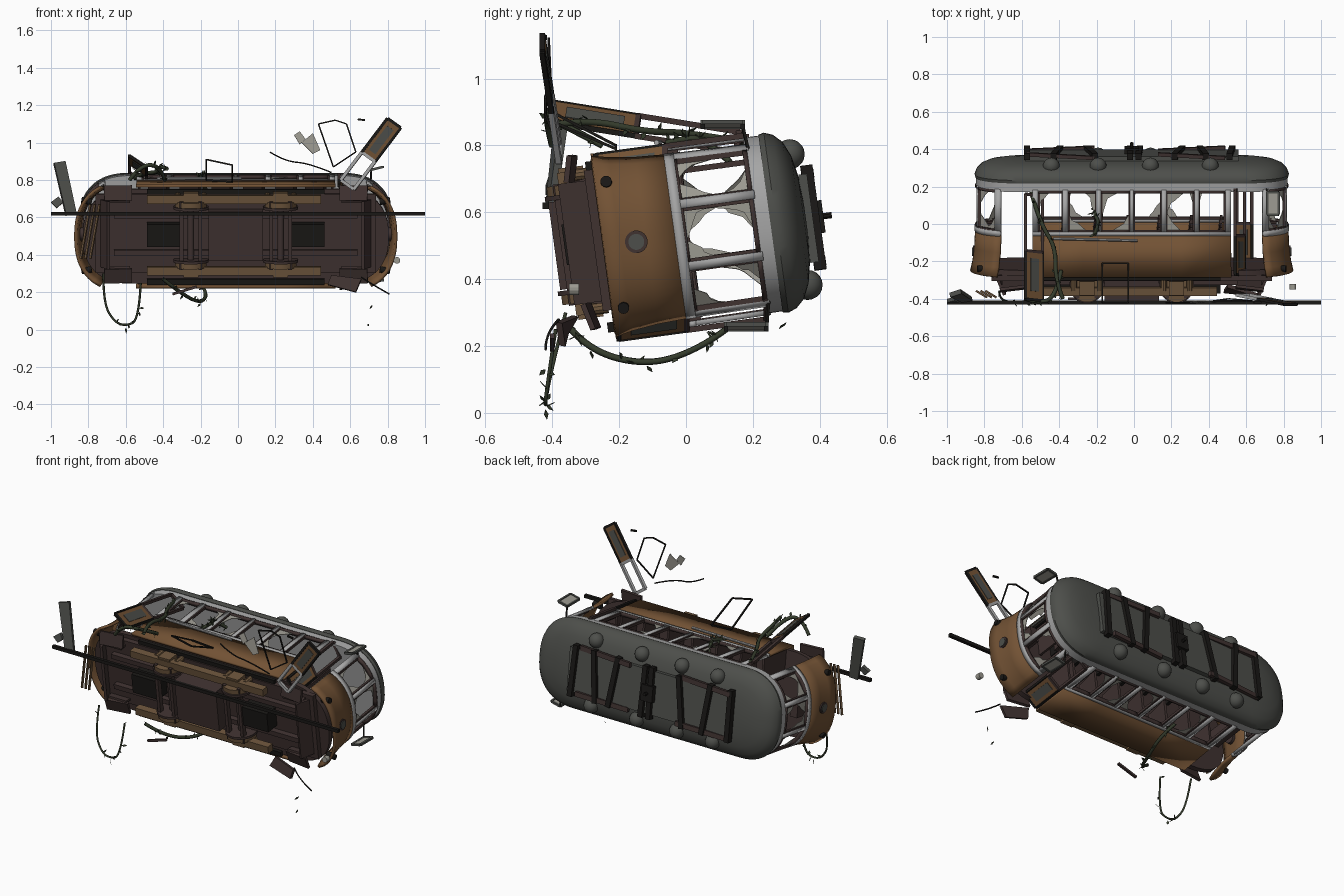
import bpy, bmesh, math, random
from mathutils import Vector, Matrix

if "Cube" in bpy.data.objects:
    bpy.data.objects.remove(bpy.data.objects["Cube"])

random.seed(4)
CS, SN = math.cos(math.radians(7.8)), math.sin(math.radians(7.8))

def W(x, s, u):
    """tram frame (length, side, up) -> world; the tram lies on its side, walls lean in slightly"""
    s *= 1 - .04 * u
    return Vector((x - .012, u * CS - s * SN, .532 + u * SN + s * CS))

def mat(name, r, g, b):
    m = bpy.data.materials.new(name)
    m.diffuse_color = (r, g, b, 1)
    m.use_nodes = True
    m.node_tree.nodes["Principled BSDF"].inputs["Base Color"].default_value = m.diffuse_color
    return m

ORANGE, GREY = mat("orange_paint", .17, .085, .035), mat("grey_paint", .38, .38, .38)
ROOF, DARK = mat("roof_grey", .075, .078, .07), mat("dark_brown", .05, .032, .03)
TAN, BLACK = mat("tan_rust", .15, .09, .045), mat("black_metal", .01, .009, .008)
GREEN, GLASS = mat("vine_green", .035, .045, .025), mat("dirty_glass", .33, .32, .28)

def mk(name, verts, faces, m, solid=0, smooth=False):
    me = bpy.data.meshes.new(name)
    me.from_pydata([tuple(v) for v in verts], [], faces)
    bm = bmesh.new()
    bm.from_mesh(me)
    bmesh.ops.recalc_face_normals(bm, faces=bm.faces)
    bm.to_mesh(me)
    bm.free()
    me.materials.append(m)
    o = bpy.data.objects.new(name, me)
    bpy.context.collection.objects.link(o)
    if solid:
        mod = o.modifiers.new("thickness", 'SOLIDIFY')
        mod.thickness, mod.offset = solid, 0
    if smooth:
        bpy.ops.object.select_all(action='DESELECT')
        bpy.context.view_layer.objects.active = o
        o.select_set(True)
        bpy.ops.object.shade_smooth_by_angle(angle=math.radians(35))
    return o

CUBE = [(0, 1, 3, 2), (4, 5, 7, 6), (0, 1, 5, 4), (2, 3, 7, 6), (0, 2, 6, 4), (1, 3, 7, 5)]

def box(name, c, d, m, rot=(0, 0, 0)):
    """box in the tram frame"""
    R = Matrix.Rotation(rot[2], 3, 'Z') @ Matrix.Rotation(rot[1], 3, 'Y') @ Matrix.Rotation(rot[0], 3, 'X')
    v = [W(*(Vector(c) + R @ Vector((d[0] * i, d[1] * j, d[2] * k))))
         for i in (-.5, .5) for j in (-.5, .5) for k in (-.5, .5)]
    return mk(name, v, CUBE, m)

def bar(name, a, b, r, m, n=4, smooth=False):
    """prism between two world points"""
    a, b = Vector(a), Vector(b)
    q = (b - a).to_track_quat('Z', 'Y')
    ring = [q @ Vector((r * math.cos(t), r * math.sin(t), 0)) for t in
            [2 * math.pi * (i + .5) / n for i in range(n)]]
    f = [(i, (i + 1) % n, n + (i + 1) % n, n + i) for i in range(n)]
    return mk(name, [a + p for p in ring] + [b + p for p in ring],
              f + [tuple(range(n)), tuple(range(n, 2 * n))], m, 0, smooth)

def loop_bars(name, pts, r, m):
    for i, p in enumerate(pts):
        bar(name, p, pts[(i + 1) % len(pts)], r, m)

def tube(name, pts, r, m, leaves=0):
    cu = bpy.data.curves.new(name, 'CURVE')
    cu.dimensions, cu.bevel_depth, cu.bevel_resolution = '3D', r, 1
    sp = cu.splines.new('NURBS')
    sp.points.add(len(pts) - 1)
    for p, q in zip(sp.points, pts):
        p.co = (*q, 1)
    sp.use_endpoint_u, sp.order_u = True, 3
    cu.materials.append(m)
    bpy.context.collection.objects.link(bpy.data.objects.new(name, cu))
    for _ in range(leaves):
        i = random.randrange(len(pts) - 1)
        leaf(Vector(pts[i]).lerp(Vector(pts[i + 1]), random.random()))

def leaf(p):
    a, b = [Vector([random.uniform(-1, 1) for _ in range(3)]).normalized() for _ in range(2)]
    mk("leaf", [p, p + a * .014 + b * .008, p + a * .03, p + a * .014 - b * .008], [(0, 1, 2, 3)], GREEN, .002)

# plan outline of the body: straight sides and bowed ends
E, X0, XR, HW = 2.4, .56, .27, .265
def side_at(x): return HW * (1 - max(0, (abs(x) - X0) / XR) ** E) ** (1 / E)
def end_at(s): return X0 + XR * (1 - min(1, abs(s) / HW) ** E) ** (1 / E)
def side(a, b, g, n=4): return [(a + (b - a) * i / n, g * side_at(a + (b - a) * i / n)) for i in range(n + 1)]
def end(a, b, e, n=4): return [(e * end_at(a + (b - a) * i / n), a + (b - a) * i / n) for i in range(n + 1)]
def push(p, d): return p[0] * (1 + d / .83), p[1] * (1 + d / HW)

def wall(name, pts, rows, m, t=.016):
    """vertical wall along plan points; rows = (height, outward push)"""
    n = len(pts)
    v = [W(*push(p, d), u) for u, d in rows for p in pts]
    f = [(r * n + i, r * n + i + 1, r * n + n + i + 1, r * n + n + i) for r in range(len(rows) - 1) for i in range(n - 1)]
    return mk(name, v, f, m, t, True)

def ring_loft(name, rings, m, n=72):
    pts = []
    for i in range(n):
        a = 2 * math.pi * (i + .5) / n
        c, s = math.cos(a), math.sin(a)
        pts.append((math.copysign(X0 + XR * abs(c) ** (2 / E), c), math.copysign(HW * abs(s) ** (2 / E), s)))
    v = [W(*push(p, d), u) for d, u in rings for p in pts]
    f = [(r * n + i, r * n + (i + 1) % n, r * n + n + (i + 1) % n, r * n + n + i) for r in range(len(rings) - 1) for i in range(n)]
    return mk(name, v, f + [tuple(range(n)), tuple(range(len(v) - n, len(v)))], m, 0, True)

# roof, header band and floor
ring_loft("roof", [(-.02, .255), (.006, .255), (.01, .272), (0, .298), (-.025, .324), (-.07, .344), (-.13, .356), (-.2, .362)], ROOF)
ring_loft("header_band", [(-.016, .208), (.003, .208), (.003, .26), (-.016, .26)], GREY)
ring_loft("floor", [(-.012, -.245), (-.012, -.215)], DARK)

def window(pts, broken):
    """dark sash around an opening plus broken glass"""
    q = [push(p, -.004) for p in pts]
    lo, hi = -.004, .208
    for u in (lo, hi):
        wall("window_sash", q, [(u - .007, 0), (u + .007, 0)], DARK, .022)
    for p in (q[0], q[-1]):
        bar("window_sash", W(*p, lo), W(*p, hi), .011, DARK)
    A, B = Vector((*q[0], 0)), Vector((*q[-1], 0))
    for i, j in broken:
        r = random.uniform
        uv = [(0, 0), (r(.4, .7), 0), (r(.2, .35), r(.12, .25)), (r(.1, .2), r(.2, .35)), (0, r(.4, .75))]
        pl = [A.lerp(B, 1 - x if i else x) + Vector((0, 0, lo + (hi - lo) * (1 - y if j else y))) for x, y in uv]
        mk("glass_shard", [W(*p) for p in pl], [(0, 1, 2, 3, 4)], GLASS, .003)

# side walls, pillars and windows
SP = [(-.53, -.5), (-.37, -.34), (-.19, -.165), (-.01, .01), (.16, .185), (.335, .36), (.5, .53)]
for g in (1, -1):
    wall("side_panel", side(-.53, .53, g), [(-.25, .004), (-.02, 0)], ORANGE)
    wall("side_belt", side(-.53, .53, g), [(-.026, .001), (-.006, .001)], GREY, .018)
    for a, b in SP:
        wall("side_pillar", side(a, b, g, 1), [(-.01, 0), (.22, 0)], GREY)
    for k in range(6):
        br = [[(0, 1)], [(0, 0), (1, 1)], [(0, 1), (1, 0)], [], [(0, 0), (0, 1)], []][k if g > 0 else 5 - k]
        window(side(SP[k][1], SP[k + 1][0], g), br)

# bowed ends with three windows, lamps
S1 = side_at(.7)
for e in (1, -1):
    wall("end_panel", end(-S1, S1, e, 24), [(-.25, .026), (-.2, .014), (-.12, .004), (-.03, 0)], ORANGE)
    wall("end_belt", end(-S1, S1, e, 24), [(-.034, .001), (-.004, .001)], GREY, .018)
    for a, b in ((-S1, -.225), (-.105, -.08), (.08, .105), (.225, S1)):
        wall("end_pillar", end(a, b, e, 2), [(-.01, 0), (.22, 0)], GREY)
    for a, b, br in ((-.225, -.105, [(0, 0), (1, 1)]), (-.08, .08, [(0, 0), (1, 0), (1, 1)]), (.105, .225, [(0, 0), (1, 0), (0, 1)])):
        window(end(a, b, e), br)
    bar("headlamp", W(e * .81, 0, -.15), W(e * .85, 0, -.15), .034, DARK, 20, True)
    bar("headlamp_glass", W(e * .84, 0, -.15), W(e * .854, 0, -.15), .024, ROOF, 20, True)
    for g in (1, -1):
        bar("marker_lamp", W(e * .77, g * .18, -.215), W(e * .825, g * .19, -.215), .017, BLACK, 14, True)
        # steps and hangers below the doors
        box("step", (e * .63, .02 + g * .22, -.315), (.15, .08, .016), DARK, (g * .25, e * .12, 0))
        box("step_hanger", (e * .63, .02 + g * .18, -.28), (.13, .012, .08), DARK, (g * -.15, 0, 0))
        # bulkhead with a centre doorway
        box("bulkhead", (e * .515, g * .17, -.1), (.014, .18, .22), DARK)
        box("bulkhead_post", (e * .515, g * .08, .1), (.014, .02, .28), DARK)
    box("life_guard", (e * .7, .02, -.31), (.016, .36, .1), DARK, (0, e * .4, 0))
    box("control_stand", (e * .75, 0, -.1), (.05, .09, .22), DARK)

# bench seats
for x in (-.42, -.25, -.08, .09, .26, .42):
    for g in (1, -1):
        box("seat", (x, g * .17, -.13), (.1, .16, .02), DARK)
        box("seat_back", (x + .05, g * .17, -.06), (.015, .16, .15), DARK, (0, .12, 0))
        box("seat_leg", (x, g * .17, -.18), (.02, .12, .09), BLACK)

# chassis and truck
C = .02
box("chassis_plate", (0, C, -.262), (1.5, .42, .03), DARK)
box("equipment_box", (0, C, -.33), (.29, .26, .13), DARK)
for g in (1, -1):
    box("truck_side_frame", (-.01, C + g * .19, -.335), (.93, .045, .045), TAN)
    box("sill_shadow", (0, g * .24, -.26), (.95, .03, .02), BLACK)
    box("chassis_beam", (0, C + g * .1, -.29), (1.3, .03, .04), DARK)
for x in (-.24, .24):
    bar("axle", W(x, C - .2, -.31), W(x, C + .2, -.31), .018, DARK, 12, True)
    box("motor", (x * 1.6, C, -.32), (.18, .12, .09), BLACK)
    for k in (-1, 1):
        box("brake_beam", (x + k * .05, C, -.36), (.02, .36, .03), DARK)
    for g in (1, -1):
        s = C + g * .16
        bar("wheel", W(x, s - .016, -.31), W(x, s + .016, -.31), .085, TAN, 28, True)
        bar("wheel_flange", W(x, s - g * .026, -.31), W(x, s - g * .012, -.31), .094, DARK, 28, True)
        box("axle_box", (x, C + g * .21, -.315), (.08, .03, .075), TAN)
        for k in (-1, 1):
            bar("spring", W(x + k * .07, C + g * .2, -.33), W(x + k * .07, C + g * .2, -.26), .018, TAN, 10)

# roof equipment
for x in (-.43, -.18, .1, .42):
    for g in (1, -1):
        bm = bmesh.new()
        bmesh.ops.create_uvsphere(bm, u_segments=18, v_segments=10, radius=.045)
        bm.transform(Matrix.Translation(W(x, g * .2, .34)))
        me = bpy.data.meshes.new("roof_ventilator")
        bm.to_mesh(me)
        bm.free()
        me.materials.append(ROOF)
        me.shade_smooth()
        bpy.context.collection.objects.link(bpy.data.objects.new("roof_ventilator", me))
box("roof_panel", (0, 0, .37), (1.14, .27, .026), ROOF)
for x, r in ((-.56, 0), (-.4, .12), (-.22, -.15), (-.01, 0), (.04, .03), (.25, .14), (.38, -.1), (.53, .05)):
    box("roof_slat", (x, 0, .385), (.032, .32, .036), BLACK, (0, 0, r))
for g in (1, -1):
    for x in (-.38, .32):
        box("roof_plank", (x, g * .14, .385), (.36, .03, .02), DARK, (0, .05 * g, .03))
box("trolley_base", (0, 0, .4), (.08, .1, .03), BLACK)
bar("trolley_spike", W(0, 0, .4), W(0, 0, .44), .01, BLACK, 8)

def door(o, L, D, part=.46, frame=DARK):
    """door leaf: panel at the foot, glazed frame above (world space)"""
    o, L, D = Vector(o), Vector(L), Vector(D)
    mk("door_panel", [o, o + D, o + D + L * part, o + L * part], [(0, 1, 2, 3)], ORANGE, .014)
    loop_bars("door_edge", [o, o + D, o + D + L * part, o + L * part], .011, BLACK)
    loop_bars("door_frame", [o + L * part, o + D + L * part, o + D + L, o + L], .012, frame)
    i = o + D * .25
    mk("door_inset", [i + L * .08, i + D * .5 + L * .08, i + D * .5 + L * part * .85, i + L * part * .85], [(0, 1, 2, 3)], ROOF, .02)

door((-.58, -.4, .93), (0, .56, -.09), (.09, -.01, -.06))
door((.54, -.27, .77), (0, .45, .06), (.05, 0, -.08))
door((.55, -.2, .22), (0, .44, .06), (.08, 0, .06))
door((.80, -.43, 1.13), (-.25, .05, -.33), (.07, 0, -.05), .55, GREY)
# mirrors at the right-hand corners
for y, z in ((.05, .855), (.12, .25)):
    P = Vector((.713, y, z))
    q = [P, P + Vector((.06, 0, .015)), P + Vector((.06, .12, .015)), P + Vector((0, .12, 0))]
    loop_bars("mirror_frame", q, .009, ROOF)
    mk("mirror_glass", q, [(0, 1, 2, 3)], GLASS, .006)
    bar("mirror_arm", q[3], W(.72, .22 if z > .5 else -.22, .22), .006, BLACK)

# rail, planks, loose frames and debris on the ground plane
bar("rail", (-1, -.42, .62), (1, -.42, .62), .014, BLACK)
mk("loose_plank", [(-.985, -.38, .89), (-.925, -.36, .9), (-.865, -.4, .62), (-.92, -.41, .61)], [(0, 1, 2, 3)], ROOF, .025)
mk("loose_bracket", [(-1, -.41, .68), (-.96, -.4, .71), (-.935, -.41, .68), (-.97, -.41, .65)], [(0, 1, 2, 3)], ROOF, .02)
for k in range(3):
    bar("fender_slat", (-.84 + k * .025, -.36, .38), (-.79 + k * .025, -.39, .67), .008, TAN)
loop_bars("loose_window_frame", [(.43, -.41, 1.1), (.52, -.41, 1.12), (.58, -.41, 1.1), (.63, -.41, .95), (.51, -.4, .87)], .005, BLACK)
loop_bars("leaning_window_frame", [(-.17, -.42, .91), (-.03, -.42, .88), (-.03, -.21, .79), (-.17, -.21, .8)], .006, BLACK)
mk("loose_glass", [(.3, -.42, 1.04), (.33, -.41, 1.06), (.36, -.42, 1.02), (.33, -.42, .99)], [(0, 1, 2, 3)], GLASS, .004)
mk("loose_glass", [(.34, -.42, 1.0), (.4, -.41, 1.05), (.44, -.42, .96), (.4, -.42, .94)], [(0, 1, 2, 3)], GLASS, .004)
bar("scrap", (.64, -.42, 1.125), (.68, -.42, 1.12), .007, BLACK)
bar("scrap", (-.35, -.4, .19), (-.22, -.4, .23), .01, DARK)
bar("hand_rail", W(-.42, .285, -.04), W(.03, .285, -.05), .008, GREY, 8)
mk("fallen_step", [(.48, -.36, .24), (.63, -.37, .2), (.66, -.38, .27), (.5, -.33, .29)], [(0, 1, 2, 3)], DARK, .02)
bar("loose_lamp", (.85, -.35, .37), (.85, -.32, .37), .018, GLASS, 12)

# cables and vines
tube("hanging_cable", [(-.72, -.36, .3), (-.72, -.4, .14), (-.66, -.42, .04), (-.6, -.42, .02), (-.53, -.42, .05), (-.52, -.39, .25)], .006, GREEN, 8)
tube("lower_vine", [(-.4, -.36, .27), (-.3, -.3, .19), (-.2, -.12, .14), (-.16, .04, .19), (-.2, .12, .25)], .01, GREEN, 22)
tube("upper_vine", [(-.38, -.4, .86), (-.42, -.3, .88), (-.42, -.12, .84), (-.5, 0, .84), (-.55, .17, .81)], .011, GREEN, 20)
tube("upper_vine", [(-.58, -.4, .8), (-.52, -.42, .88), (-.42, -.4, .88), (-.39, -.25, .8)], .011, GREEN, 10)
tube("window_vine", [W(-.2, .28, -.02), W(-.17, .29, .05), W(-.21, .27, .1), W(-.16, .2, .16)], .01, GREEN, 24)
tube("loose_wire", [(.17, -.42, .95), (.25, -.42, .9), (.38, -.42, .89), (.5, -.4, .84)], .004, BLACK)
tube("loose_wire", [(.66, -.38, .28), (.72, -.42, .24), (.81, -.42, .19)], .004, BLACK)
for p in ((.7, -.42, .02), (.72, -.42, .13), (.36, .3, .27), (-.6, -.42, .01)):
    leaf(Vector(p))
